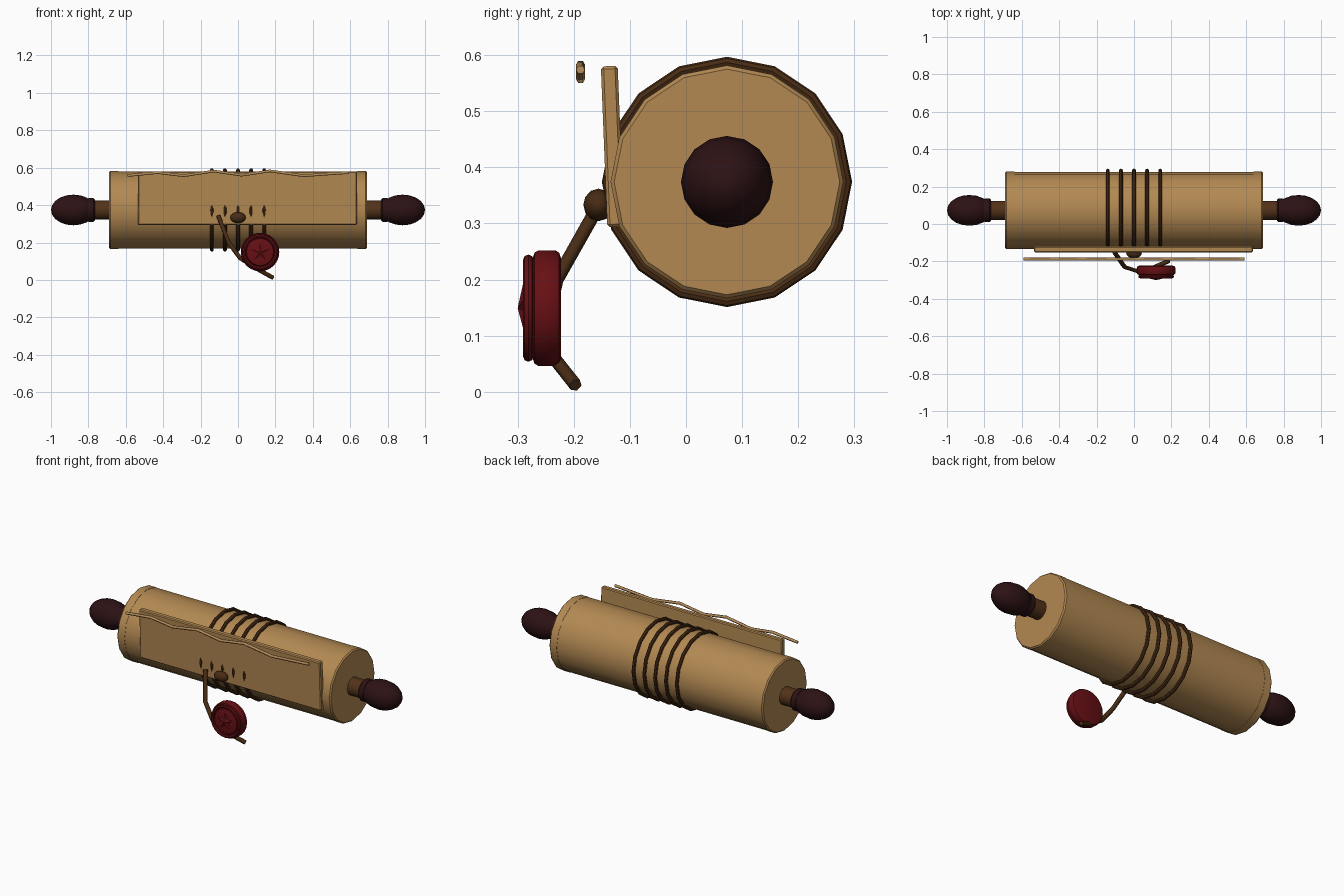
import bpy, bmesh, math
from mathutils import Matrix, Vector

if "Cube" in bpy.data.objects:
    bpy.data.objects.remove(bpy.data.objects["Cube"])

CY, CZ = 0.073, 0.374   # axis of the roll


def material(name, rgb):
    m = bpy.data.materials.new(name)
    m.diffuse_color = (*rgb, 1)
    m.use_nodes = True
    m.node_tree.nodes["Principled BSDF"].inputs["Base Color"].default_value = m.diffuse_color
    return m


PAPER = material("tan paper", (0.45, 0.25, 0.085))
EDGE = material("light torn paper", (0.45, 0.26, 0.10))
CORD = material("brown cord", (0.065, 0.025, 0.007))
WOOD = material("brown wood", (0.085, 0.032, 0.010))
KNOB = material("dark wood", (0.026, 0.006, 0.007))
WAX = material("red wax", (0.135, 0.005, 0.007))


def finish(bm, name, mat, angle=35):
    bmesh.ops.recalc_face_normals(bm, faces=bm.faces)
    me = bpy.data.meshes.new(name)
    bm.to_mesh(me)
    bm.free()
    me.materials.append(mat)
    me.shade_smooth()
    me.set_sharp_from_angle(angle=math.radians(angle))
    ob = bpy.data.objects.new(name, me)
    bpy.context.collection.objects.link(ob)
    return ob


def lathe(name, profile, mat, sides, origin, axis='X', closed=False):
    """Spin (along, radius) points around the x or y axis."""
    bm = bmesh.new()
    rings = []
    for a, r in profile:
        ring = []
        for i in range(sides):
            t = 2 * math.pi * i / sides
            c, s = r * math.cos(t), r * math.sin(t)
            p = (a, c, s) if axis == 'X' else (c, a, s)
            ring.append(bm.verts.new(Vector(origin) + Vector(p)))
        rings.append(ring)
    pairs = list(zip(rings, rings[1:]))
    if closed:
        pairs.append((rings[-1], rings[0]))
    for p, q in pairs:
        for i in range(sides):
            j = (i + 1) % sides
            bm.faces.new((p[i], p[j], q[j], q[i]))
    if not closed:
        bm.faces.new(rings[0])
        bm.faces.new(rings[-1])
    bmesh.ops.remove_doubles(bm, verts=bm.verts, dist=1e-5)
    return finish(bm, name, mat)


def torus(name, along, major, minor, mat, sides, origin, axis='X', n=8):
    prof = [(along + minor * math.sin(2 * math.pi * k / n),
             major + minor * math.cos(2 * math.pi * k / n)) for k in range(n)]
    return lathe(name, prof, mat, sides, origin, axis, True)


def tube(name, points, radius, mat):
    cu = bpy.data.curves.new(name, 'CURVE')
    cu.dimensions = '3D'
    cu.bevel_depth, cu.bevel_resolution, cu.use_fill_caps = radius, 1, True
    sp = cu.splines.new('POLY')
    sp.points.add(len(points) - 1)
    for p, co in zip(sp.points, points):
        p.co = (*co, 1)
    cu.materials.append(mat)
    ob = bpy.data.objects.new(name, cu)
    bpy.context.collection.objects.link(ob)
    return ob


def ellipsoid(name, center, size, mat, u=16, v=10):
    bm = bmesh.new()
    # poles point along x
    mtx = (Matrix.Translation(center) @ Matrix.Diagonal((*size, 1))
           @ Matrix.Rotation(math.pi / 2, 4, 'Y'))
    bmesh.ops.create_uvsphere(bm, u_segments=u, v_segments=v, radius=1, matrix=mtx)
    return finish(bm, name, mat, 50)


AXIS = (0, CY, CZ)

# Rolled paper body
lathe("paper_roll", [(-0.68, 0.206), (0.68, 0.206)], PAPER, 16, AXIS)

# End caps, rods, collars and knobs on both sides
for side, s in (("left", -1), ("right", 1)):
    lathe(f"{side}_roll_end",
          [(s * 0.64, 0.2075), (s * 0.683, 0.2075), (s * 0.69, 0.201)], PAPER, 16, AXIS)
    lathe(f"{side}_rod", [(s * 0.66, 0.051), (s * 0.80, 0.051)], WOOD, 16, AXIS)
    lathe(f"{side}_collar", [(s * 0.765, 0.056), (s * 0.772, 0.063), (s * 0.80, 0.063)],
          KNOB, 16, AXIS)
    ellipsoid(f"{side}_knob", (s * 0.88, CY, CZ), (0.12, 0.082, 0.082), KNOB)

# Cord wraps around the middle
for k in range(5):
    torus(f"cord_wrap_{k + 1}", (k - 2) * 0.07, 0.213, 0.01, CORD, 16, AXIS)

# Loose paper flap leaning on the front
bm = bmesh.new()
bmesh.ops.create_cube(bm, size=1, matrix=Matrix.Translation((0.05, -0.131, 0.437))
                      @ Matrix.Rotation(0.04, 4, 'X') @ Matrix.Diagonal((1.17, 0.03, 0.287, 1)))
bmesh.ops.bevel(bm, geom=bm.edges[:], offset=0.005, segments=1, affect='EDGES')
finish(bm, "paper_flap", PAPER, 30)

# Torn wavy edge strip in front of the flap
tube("torn_edge", [(-0.59, -0.188, 0.558), (-0.43, -0.188, 0.574), (-0.29, -0.188, 0.557),
                   (-0.13, -0.188, 0.582), (0.02, -0.188, 0.560), (0.17, -0.188, 0.583),
                   (0.35, -0.188, 0.557), (0.59, -0.188, 0.574)], 0.008, EDGE)

# Knot and hanging cord tail
ellipsoid("knot", (0, -0.156, 0.333), (0.042, 0.027, 0.029), CORD, 12, 8)
tube("cord_tail", [(-0.105, -0.15, 0.342), (-0.05, -0.23, 0.2), (0.01, -0.25, 0.118),
                   (0.1, -0.235, 0.06), (0.187, -0.197, 0.012)], 0.012, CORD)

# Wax seal with raised rim
SEAL = (0.118, 0, 0.149)
lathe("wax_seal", [(-0.223, 0.09), (-0.226, 0.099), (-0.233, 0.103), (-0.263, 0.103),
                   (-0.270, 0.099), (-0.273, 0.09)], WAX, 24, SEAL, 'Y')
torus("seal_rim", -0.281, 0.086, 0.0095, WAX, 24, SEAL, 'Y')
lathe("seal_face", [(-0.27, 0.078), (-0.283, 0.072), (-0.287, 0.055)], WAX, 24, SEAL, 'Y')

# Peaked five-point star on the seal
bm = bmesh.new()
apex = bm.verts.new((SEAL[0], -0.30, SEAL[2]))
rim = []
for y in (-0.289, -0.28):
    ring = []
    for i in range(10):
        r = 0.05 if i % 2 == 0 else 0.022
        t = math.pi / 2 + math.pi * i / 5
        ring.append(bm.verts.new((SEAL[0] + r * math.cos(t), y, SEAL[2] + r * math.sin(t))))
    rim.append(ring)
for i in range(10):
    j = (i + 1) % 10
    bm.faces.new((apex, rim[0][i], rim[0][j]))
    bm.faces.new((rim[0][i], rim[1][i], rim[1][j], rim[0][j]))
bm.faces.new(rim[1])
finish(bm, "seal_star", WAX, 5)
